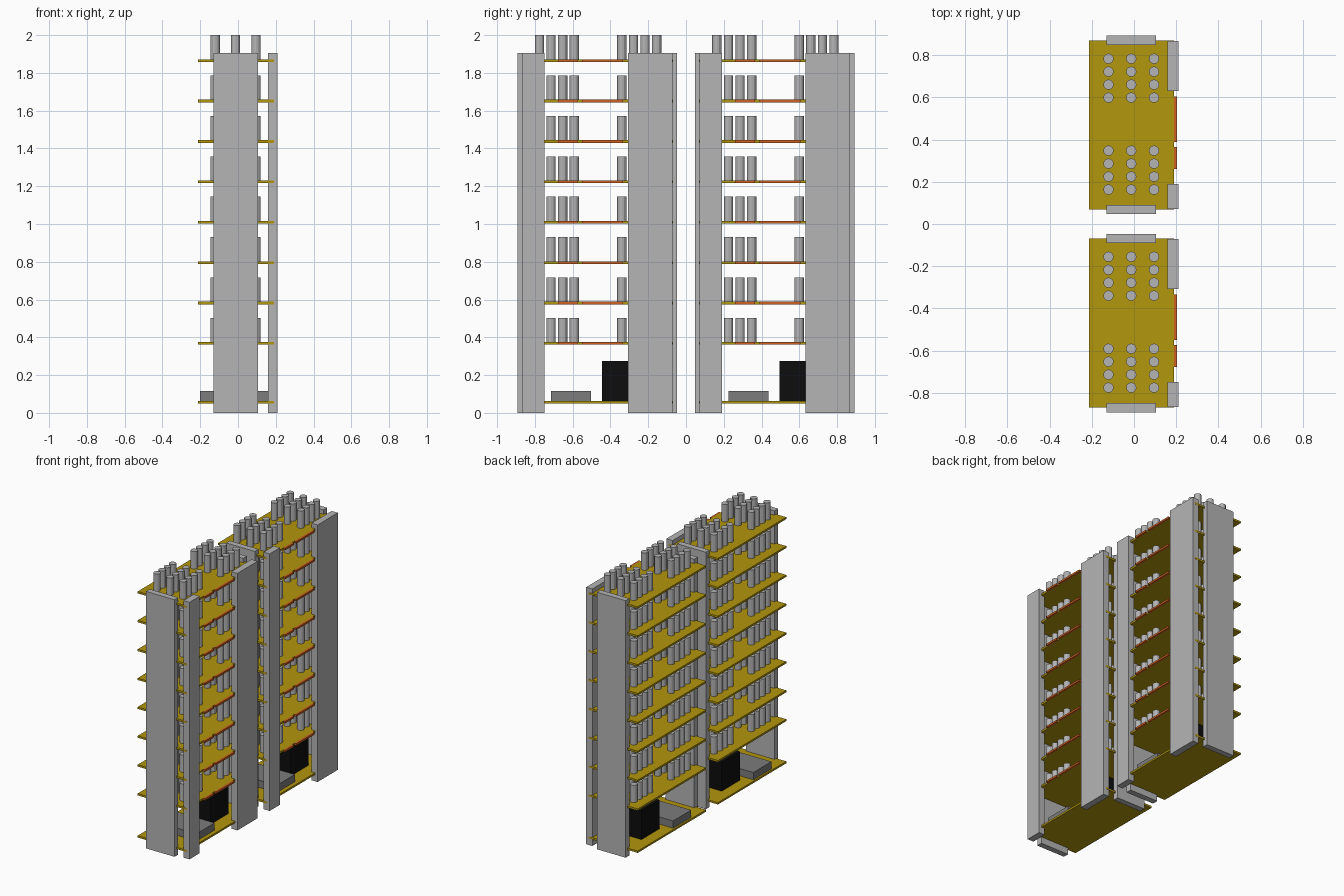
import bpy, bmesh
from mathutils import Matrix, Vector

if "Cube" in bpy.data.objects:
    bpy.data.objects.remove(bpy.data.objects["Cube"])


def material(name, rgb):
    m = bpy.data.materials.new(name)
    m.diffuse_color = (*rgb, 1)
    m.use_nodes = True
    m.node_tree.nodes["Principled BSDF"].inputs["Base Color"].default_value = m.diffuse_color
    return m


GREY = material("light grey", (0.46, 0.46, 0.46))
DARK = material("dark grey", (0.20, 0.20, 0.20))
GOLD = material("mustard", (0.45, 0.31, 0.004))
ORANGE = material("orange", (0.62, 0.12, 0.015))
BLACK = material("black", (0.004, 0.004, 0.004))


def finish(name, bm, mat):
    mesh = bpy.data.meshes.new(name)
    bm.to_mesh(mesh)
    bm.free()
    mesh.materials.append(mat)
    bpy.context.collection.objects.link(bpy.data.objects.new(name, mesh))


def add_box(bm, x, y, z):
    size = Vector((x[1] - x[0], y[1] - y[0], z[1] - z[0]))
    mid = Vector((x[0] + x[1], y[0] + y[1], z[0] + z[1])) / 2
    bmesh.ops.create_cube(bm, size=1, matrix=Matrix.Translation(mid) @ Matrix.Diagonal((*size, 1)))


def boxes(name, mat, items):
    bm = bmesh.new()
    for item in items:
        add_box(bm, *item)
    finish(name, bm, mat)


T = 0.014                                              # board thickness
LEVELS = [0.361 + 0.2138 * i for i in range(8)]        # undersides of upper boards
POST_X = (-0.121, -0.013, 0.095)
POST_Y = [g + 0.0615 * (i - 1.5) for g in (-0.214, 0.222) for i in range(4)]
FULL = (0, 1.904)


def tower(tag, cy):
    def span(a, b):
        return (cy + a, cy + b)

    # broad panels closing both ends
    boxes(tag + "_end_panels", GREY, [((-0.13, 0.105), span(a, b), FULL)
                                      for a, b in ((-0.423, -0.38), (0.38, 0.423))])
    # narrow and wide panels on the right side
    boxes(tag + "_side_panels", GREY, [((0.16, 0.21), span(a, b), FULL)
                                       for a, b in ((-0.399, -0.279), (0.162, 0.399))])
    # stacked boards
    boxes(tag + "_boards", GOLD, [((-0.213, 0.19), span(-0.4, 0.4), (z, z + T))
                                  for z in [0.049] + LEVELS])
    # edge connectors on the upper boards
    boxes(tag + "_edge_connectors", ORANGE, [((0.19, 0.205), span(a, b), (z, z + T))
                                             for z in LEVELS
                                             for a, b in ((-0.209, -0.104), (-0.08, 0.136))])
    # units on the bottom board
    boxes(tag + "_low_unit", DARK, [((-0.2, 0.16), span(-0.245, -0.033), (0.063, 0.117))])
    boxes(tag + "_tall_unit", BLACK, [((-0.13, 0.085), span(0.025, 0.237), (0.063, 0.276))])

    # rows of upright cylinders on every upper board
    bm = bmesh.new()
    h = 2.0 - (LEVELS[-1] + T)
    for z in LEVELS:
        for x in POST_X:
            for y in POST_Y:
                bmesh.ops.create_cone(
                    bm, cap_ends=True, segments=12, radius1=0.0245, radius2=0.0245, depth=h,
                    matrix=Matrix.Translation((x, cy + y, z + T + h / 2)))
    finish(tag + "_cylinders", bm, GREY)


tower("front_tower", -0.4695)
tower("back_tower", 0.4695)
